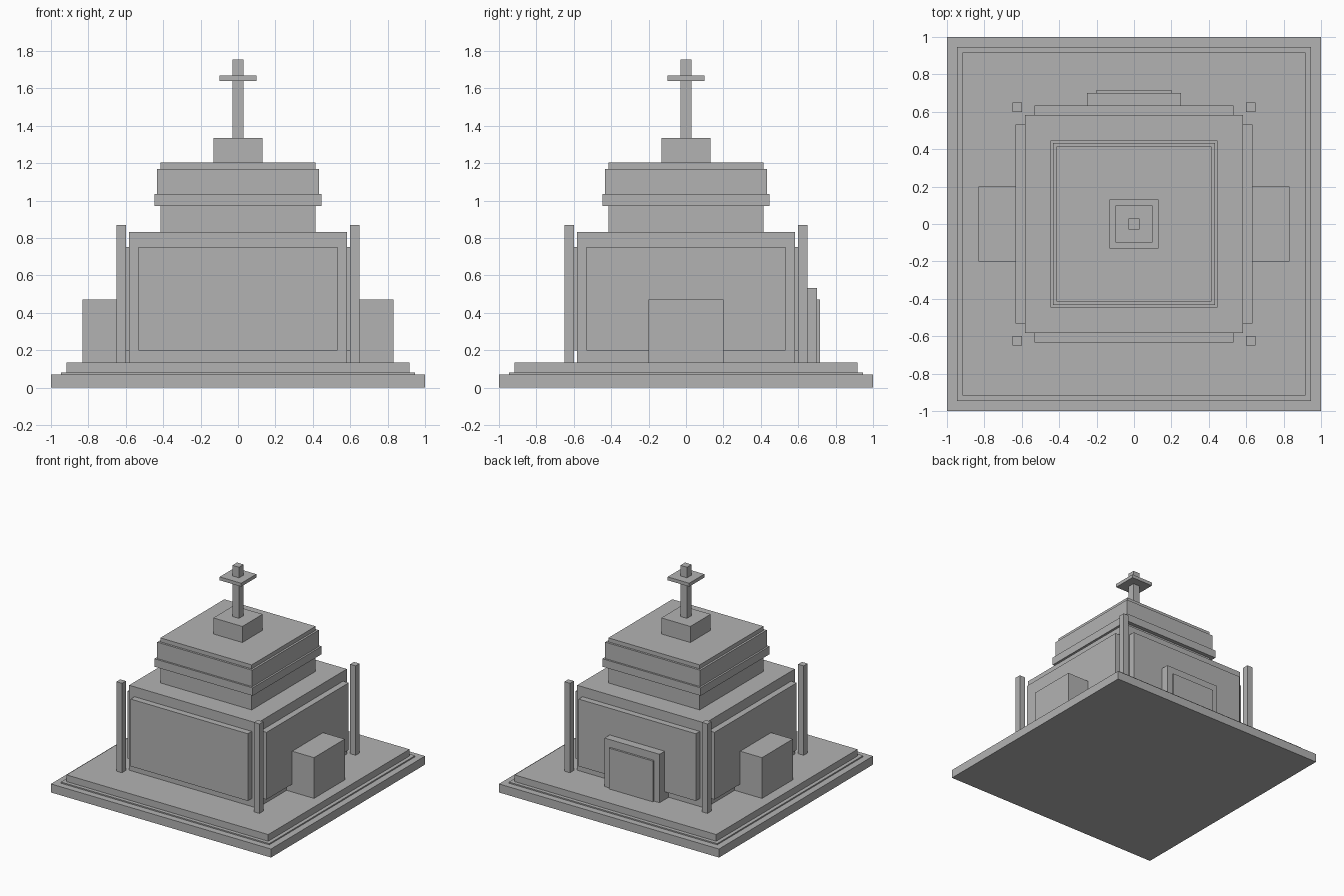
import bpy

if "Cube" in bpy.data.objects:
    bpy.data.objects.remove(bpy.data.objects["Cube"], do_unlink=True)

stone = bpy.data.materials.new("grey_stone")
stone.use_nodes = True
GREY = (0.45, 0.45, 0.45, 1)
stone.diffuse_color = GREY
stone.node_tree.nodes["Principled BSDF"].inputs["Base Color"].default_value = GREY


def box(name, x, y, z):
    """Box spanning the given (low, high) ranges."""
    bpy.ops.mesh.primitive_cube_add(size=1)
    ob = bpy.context.object
    ob.name = name
    ob.location = [(a + b) / 2 for a, b in (x, y, z)]
    ob.scale = [b - a for a, b in (x, y, z)]
    bpy.ops.object.transform_apply(location=True, scale=True)
    ob.data.materials.append(stone)
    return ob


def tier(name, half, low, high):
    """Square slab centred on the vertical axis."""
    return box(name, (-half, half), (-half, half), (low, high))


FLOOR = 0.135
WALL = 0.582

# Stepped base
tier("base_slab", 1.0, 0, 0.07)
tier("base_step", 0.947, 0.07, 0.08)
tier("plinth", 0.917, 0.08, FLOOR)

# Main hall and stacked roof tiers
tier("hall", WALL, FLOOR, 0.833)
tier("upper_drum", 0.415, 0.833, 0.97)
tier("cornice_band", 0.447, 0.97, 1.035)
tier("upper_block", 0.432, 1.035, 1.17)
tier("roof_cap", 0.415, 1.17, 1.203)

# Finial
tier("finial_block", 0.132, 1.203, 1.335)
tier("finial_post", 0.03, 1.335, 1.755)
tier("finial_plate", 0.098, 1.64, 1.668)

# Raised wall panels, side annexes and corner pillars
span = (-0.533, 0.533)
for side, word in ((-1, "right"), (1, "left")):
    face = sorted((side * WALL, side * 0.633))
    box(word + "_panel", face, span, (0.2, 0.752))
    box(("front" if side < 0 else "back") + "_panel", span, face, (0.2, 0.752))
    outer = sorted((side * WALL, side * 0.831))
    box(word + "_annex", outer, (-0.2, 0.2), (FLOOR, 0.47))
    for end, place in ((-1, "front"), (1, "back")):
        box(place + "_" + word + "_pillar",
            sorted((side * 0.6, side * 0.65)),
            sorted((end * 0.6, end * 0.65)), (FLOOR, 0.87))

# Doorway on the back wall
box("door_frame", (-0.25, 0.25), (WALL, 0.7), (FLOOR, 0.533))
box("door", (-0.2, 0.2), (0.7, 0.716), (FLOOR, 0.47))
